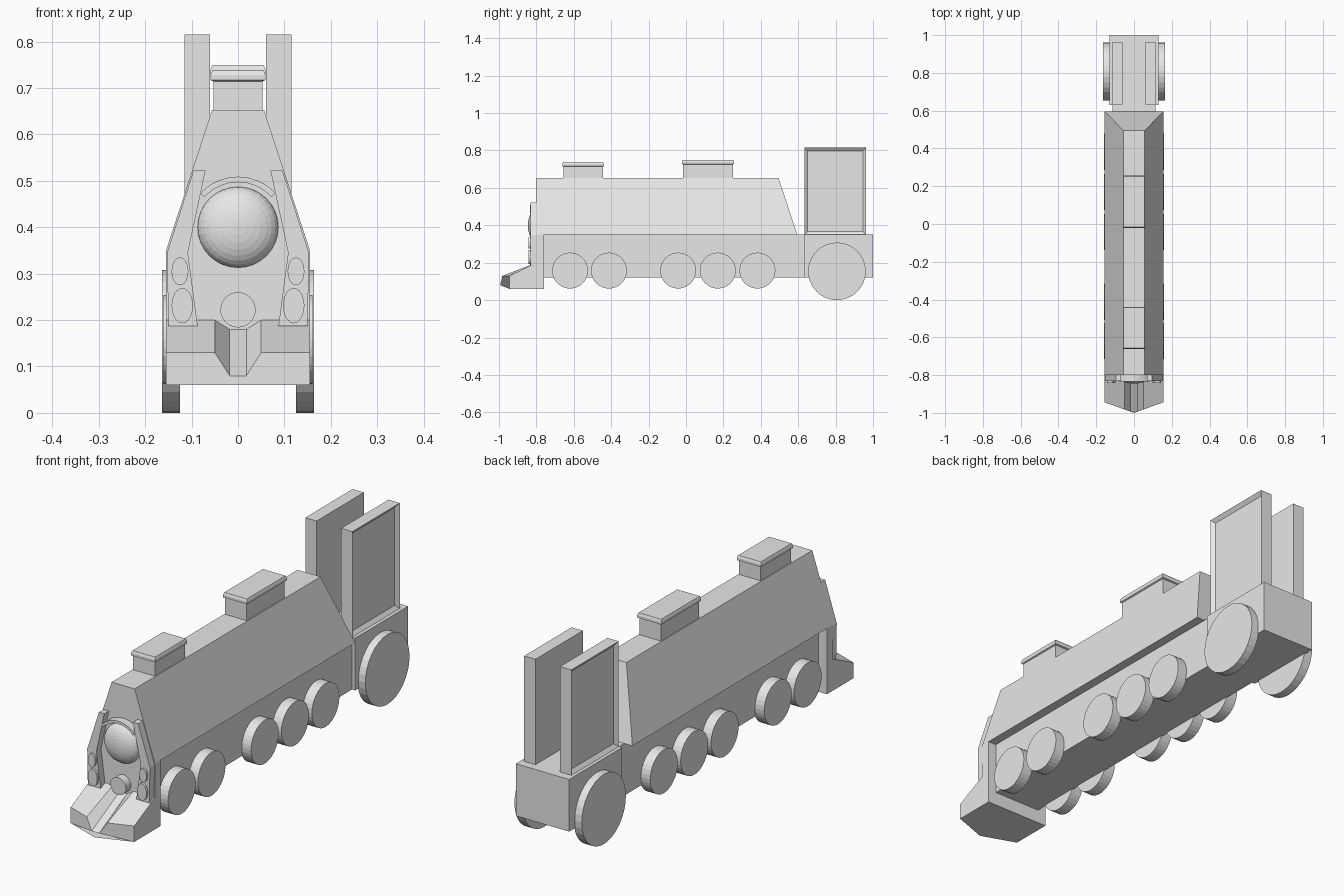
import bpy, bmesh, math
from mathutils import Matrix, Vector

if "Cube" in bpy.data.objects:
    bpy.data.objects.remove(bpy.data.objects["Cube"])

grey = bpy.data.materials.new("plain grey")
grey.diffuse_color = (0.8, 0.8, 0.8, 1)
grey.use_nodes = True
grey.node_tree.nodes["Principled BSDF"].inputs["Base Color"].default_value = grey.diffuse_color


def finish(name, bm):
    bmesh.ops.recalc_face_normals(bm, faces=bm.faces)
    me = bpy.data.meshes.new(name)
    bm.to_mesh(me)
    bm.free()
    me.materials.append(grey)
    ob = bpy.data.objects.new(name, me)
    bpy.context.collection.objects.link(ob)
    return ob


def loft_bm(rings):
    """Closed solid through rings holding equal numbers of points."""
    bm = bmesh.new()
    loops = [[bm.verts.new(p) for p in r] for r in rings]
    n = len(loops[0])
    for a, b in zip(loops, loops[1:]):
        for i in range(n):
            j = (i + 1) % n
            bm.faces.new((a[i], a[j], b[j], b[i]))
    bm.faces.new(loops[0])
    bm.faces.new(loops[-1][::-1])
    bmesh.ops.recalc_face_normals(bm, faces=bm.faces)
    return bm


def loft(name, rings):
    return finish(name, loft_bm(rings))


def rect(x0, x1, y0, y1, z):
    return [(x0, y0, z), (x1, y0, z), (x1, y1, z), (x0, y1, z)]


def box(name, x0, x1, y0, y1, z0, z1):
    return loft(name, [rect(x0, x1, y0, y1, z0), rect(x0, x1, y0, y1, z1)])


def front_prism(name, outline, y0, y1):
    return loft(name, [[(x, y, z) for x, z in outline] for y in (y0, y1)])


def ellipse(cx, cz, rx, rz, n=24):
    return [(cx + rx * math.cos(2 * math.pi * i / n),
             cz + rz * math.sin(2 * math.pi * i / n)) for i in range(n)]


def wheel(name, side, y, z, r, x0, x1):
    circle = ellipse(y, z, r, r, 32)
    loft(name, [[(side * x, a, b) for a, b in circle] for x in (x0, x1)])


# Chassis and wider rear tender
box("chassis", -0.115, 0.115, -0.77, 0.64, 0.12, 0.35)
box("rear_block", -0.13, 0.13, 0.63, 1.0, 0.12, 0.35)

# Tapered upper body with sloping rear
loft("body", [rect(-0.155, 0.155, -0.8, 0.595, 0.35),
              rect(-0.056, 0.056, -0.8, 0.495, 0.653)])
box("front_plate", -0.155, 0.155, -0.8, -0.76, 0.06, 0.35)

# Pointed plough with a central channel: (x, front z, back z)
half = [(0.155, 0.06, 0.06), (0.155, 0.13, 0.2), (0.05, 0.13, 0.2), (0.018, 0.08, 0.18)]
section = [(0, 0.06, 0.06)] + half + [(-x, f, b) for x, f, b in reversed(half)]
loft("plough", [[(x, -1 + 0.36 * abs(x), f) for x, f, b in section],
                [(x, -0.8, b) for x, f, b in section]])

# Roof stacks with a flared lip
for name, y0, y1, top in (("front_stack", -0.655, -0.445, 0.738),
                          ("rear_stack", -0.015, 0.25, 0.75)):
    steps = [(0, 0.64), (0, top - 0.024), (0.006, top - 0.021),
             (0.006, top - 0.01), (0.002, top)]
    loft(name, [rect(-0.053 - d, 0.053 + d, y0 - d, y1 + d, z) for d, z in steps])

# Domed headlamp
bm = bmesh.new()
bmesh.ops.create_uvsphere(bm, u_segments=32, v_segments=16, radius=0.087)
bmesh.ops.delete(bm, geom=[v for v in bm.verts if v.co.z < -0.001], context='VERTS')
bm.transform(Matrix.Translation((0, -0.8, 0.4)) @ Matrix.Rotation(math.pi / 2, 4, 'X')
             @ Matrix.Diagonal((1, 1, 0.52, 1)))
finish("headlamp", bm)

# Curved visor above the headlamp
arc = [math.radians(42 + 96 * i / 16) for i in range(17)]
visor = [(0.109 * math.cos(a), 0.4 + 0.109 * math.sin(a)) for a in arc]
visor += [(0.097 * math.cos(a), 0.4 + 0.097 * math.sin(a)) for a in reversed(arc)]
front_prism("headlamp_visor", visor, -0.835, -0.79)

# Low round lamp on the nose
front_prism("nose_lamp", ellipse(0, 0.222, 0.038, 0.038), -0.835, -0.79)

for s, tag in ((-1, "left"), (1, "right")):
    # Bent front side bars with oval lamps
    bar = [(0.15, 0.187), (0.153, 0.345), (0.096, 0.522),
           (0.07, 0.522), (0.108, 0.345), (0.087, 0.187)]
    front_prism(tag + "_front_bar", [(s * x, z) for x, z in bar], -0.832, -0.79)
    front_prism(tag + "_upper_lamp", ellipse(s * 0.125, 0.305, 0.018, 0.03), -0.842, -0.82)
    front_prism(tag + "_lower_lamp", ellipse(s * 0.12, 0.231, 0.023, 0.038), -0.842, -0.82)

    # Running wheels and large rear wheel
    for i, y in enumerate((-0.62, -0.412, -0.042, 0.17, 0.382)):
        wheel(f"{tag}_wheel_{i + 1}", s, y, 0.158, 0.096, 0.11, 0.16)
    wheel(tag + "_rear_wheel", s, 0.807, 0.154, 0.154, 0.125, 0.164)

    # Tall rear panel with a recessed outer face
    bm = loft_bm([rect(s * 0.06, s * 0.115, 0.633, 0.963, z) for z in (0.35, 0.815)])
    outer = [f for f in bm.faces if f.normal.x * s > 0.9]
    bmesh.ops.inset_individual(bm, faces=outer, thickness=0.024, depth=0)
    bmesh.ops.translate(bm, vec=Vector((-s * 0.013, 0, 0)),
                        verts=list({v for f in outer for v in f.verts}))
    finish(tag + "_rear_panel", bm)
